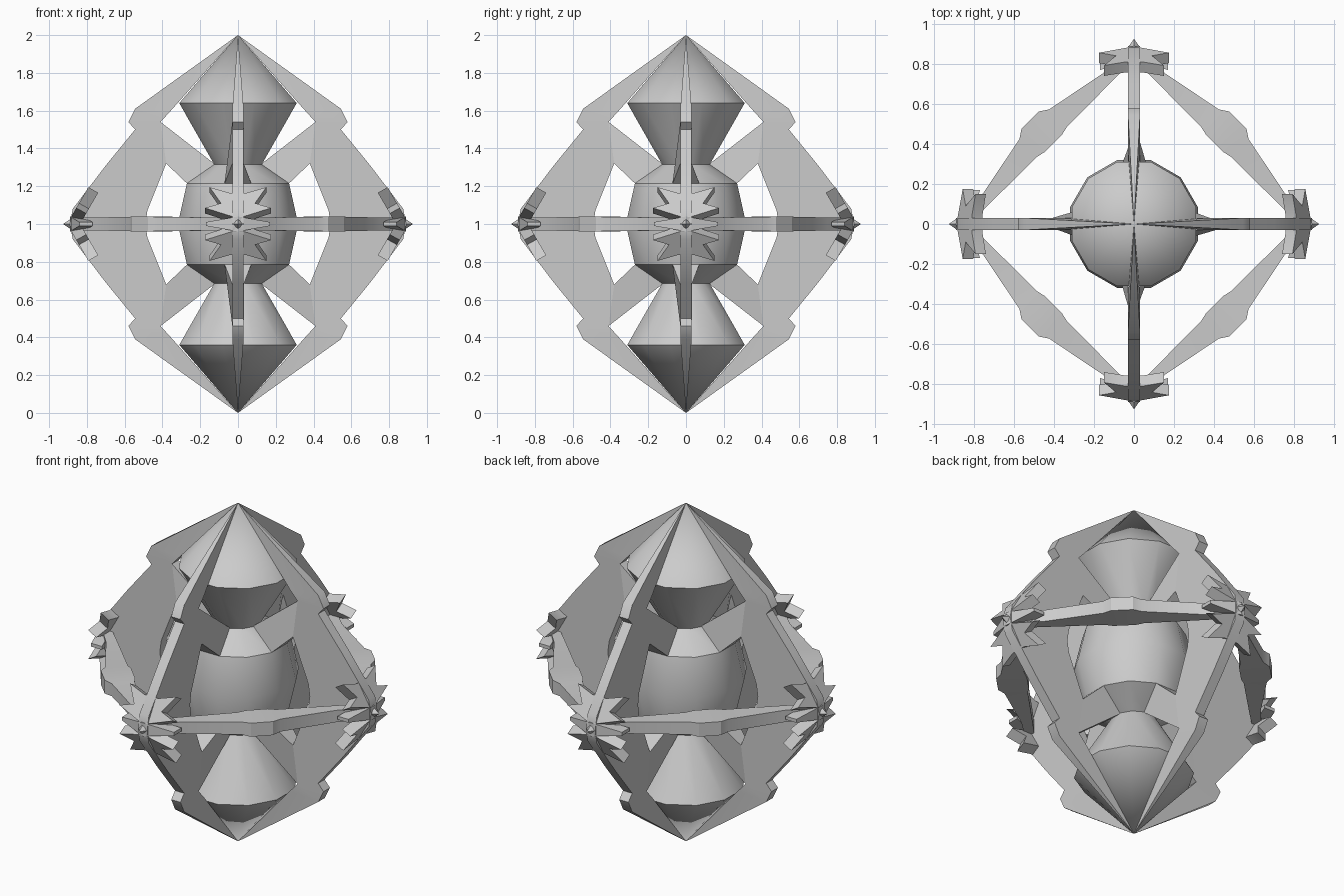
import bpy, bmesh, math
from mathutils import Matrix, Vector

old = bpy.data.objects.get("Cube")
if old:
    bpy.data.objects.remove(old, do_unlink=True)

gray = bpy.data.materials.new("plain_gray")
gray.use_nodes = True
COLOR = (0.6, 0.6, 0.6, 1)
gray.diffuse_color = COLOR
gray.node_tree.nodes["Principled BSDF"].inputs["Base Color"].default_value = COLOR

QUARTERS = [Matrix.Rotation(i * math.pi / 2, 4, 'Z') for i in range(4)]
UP = Matrix.Identity(4)
FLIP = Matrix.Translation((0, 0, 2)) @ Matrix.Scale(-1, 4, (0, 0, 1))


def finish(name, bm):
    bmesh.ops.remove_doubles(bm, verts=bm.verts, dist=0.0005)
    bmesh.ops.dissolve_degenerate(bm, edges=bm.edges, dist=0.0005)
    bmesh.ops.recalc_face_normals(bm, faces=bm.faces)
    mesh = bpy.data.meshes.new(name)
    bm.to_mesh(mesh)
    bm.free()
    mesh.materials.append(gray)
    obj = bpy.data.objects.new(name, mesh)
    bpy.context.collection.objects.link(obj)
    bpy.ops.object.select_all(action='DESELECT')
    obj.select_set(True)
    bpy.context.view_layer.objects.active = obj
    bpy.ops.object.shade_smooth_by_angle(angle=math.radians(31))
    return obj


def loft(bm, sections, matrix, closed_ends=True):
    """Skin equal-sized point rings in order."""
    rings = [[bm.verts.new(matrix @ Vector(p)) for p in s] for s in sections]
    n = len(rings[0])
    for a, b in zip(rings, rings[1:]):
        for i in range(n):
            j = (i + 1) % n
            bm.faces.new((a[i], a[j], b[j], b[i]))
    if closed_ends:
        bm.faces.new(rings[0])
        bm.faces.new(rings[-1])


def upright(outer, inner, ho, hi):
    """Cross-section of a vertical plate, from (radius, height) pairs."""
    (ro, zo), (ri, zi) = outer, inner
    return [(ro, -ho, zo), (ro, ho, zo), (ri, hi, zi), (ri, -hi, zi)]


# Turned core: two double cones joined by a faceted globe
half = [(0, 2), (.322, 1.64), (.13, 1.315), (.28, 1.215)]
profile = half + [(.33, 1.0)] + [(r, 2 - z) for r, z in reversed(half)]
bm = bmesh.new()
angles = [math.radians(15 + 30 * i) for i in range(12)]
loft(bm, [[(r * math.cos(a), r * math.sin(a), z) for a in angles]
          for r, z in profile], UP, False)
finish("core", bm)

# Four tall fins, mirrored above and below the middle
T = .03
fin = [((0, 2), (0, 2), 0, 0),
       ((.545, 1.61), (.36, 1.595), T, T),
       ((.58, 1.54), (.41, 1.54), T, T),
       ((.545, 1.50), (.395, 1.43), T, T),
       ((.70, 1.31), (.38, 1.32), T, T),
       ((.875, 1.08), (.48, 1.07), T, T),
       ((.89, 1.0), (.49, 1.0), T, T)]
mirrored = [((o[0], 2 - o[1]), (i[0], 2 - i[1]), a, b)
            for o, i, a, b in reversed(fin[:-1])]
bm = bmesh.new()
for q in QUARTERS:
    loft(bm, [upright(*s) for s in fin + mirrored], q, False)
finish("fins", bm)

# Flared arms from the globe to the fins
bm = bmesh.new()
for q in QUARTERS:
    for side in (UP, FLIP):
        loft(bm, [upright((.12, 1.315), (.265, 1.21), .033, .072),
                  upright((.41, 1.54), (.38, 1.32), T, T)], q @ side)
finish("fin_arms", bm)

# Square belt: four diagonal bars with a raised block in the middle
stations = [(.60, .585, .635, .035), (.42, .582, .643, .035),
            (.105, .58, .705, .037), (.06, .57, .735, .04)]
stations += [(-s, a, b, h) for s, a, b, h in reversed(stations)]
diagonal = Matrix.Rotation(math.pi / 4, 4, 'Z')
bm = bmesh.new()
for q in QUARTERS:
    loft(bm, [[(a, s, 1 - h), (b, s, 1 - h), (b, s, 1 + h), (a, s, 1 + h)]
              for s, a, b, h in stations], q @ diagonal)
finish("belt", bm)

# Corner lenses and their small points
bm = bmesh.new()
for q in QUARTERS:
    loft(bm, [[(r - .07, u, 1 - h), (r, u, 1 - h), (r, u, 1 + h), (r - .07, u, 1 + h)]
              for u, r, h in ((-.17, .84, .01), (0, .89, .04), (.17, .84, .01))], q)
    loft(bm, [[(r, w, 1), (r, 0, 1 + w), (r, -w, 1), (r, 0, 1 - w)]
              for r, w in ((.86, .045), (.925, .001))], q)
finish("belt_corners", bm)

# Barbed plates lying on the sloped fin edges, above and below the belt
right = [(.175, 1.085), (.09, 1.11), (.15, 1.195), (.045, 1.165)]
outline = [(0, 1.03)] + right + [(-u, z) for u, z in reversed(right)]


def slope(u, z, depth):
    r = .888 - (z - 1.03) * .58
    return (r - .87 * depth, u, z - .49 * depth)


bm = bmesh.new()
for q in QUARTERS:
    for side in (UP, FLIP):
        loft(bm, [[slope(u, z, d) for u, z in outline] for d in (0, .06)], q @ side)
finish("barbed_plates", bm)
